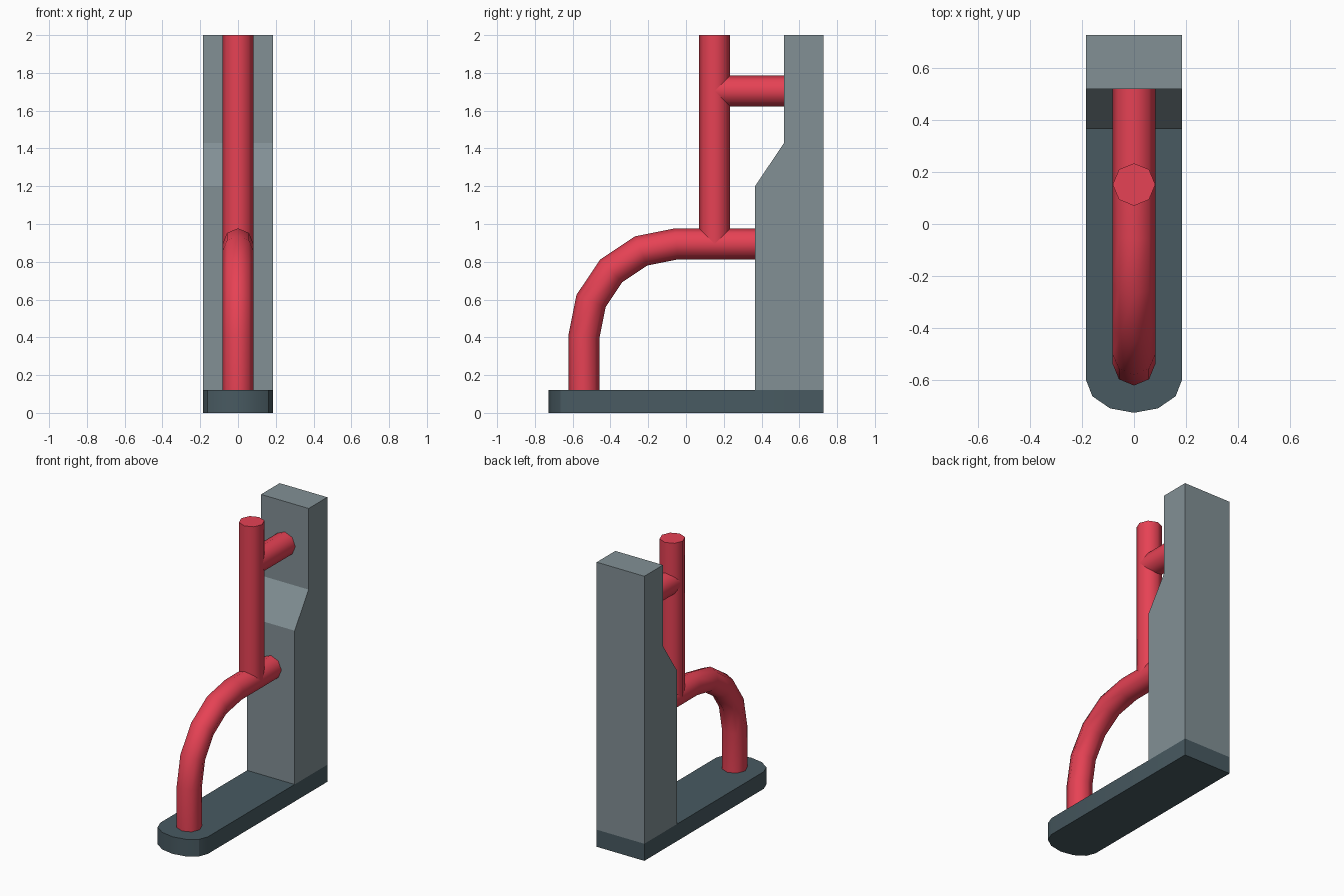
import bpy, bmesh, math
from mathutils import Vector

if "Cube" in bpy.data.objects:
    bpy.data.objects.remove(bpy.data.objects["Cube"])


def material(name, rgb):
    m = bpy.data.materials.new(name)
    m.diffuse_color = (*rgb, 1)
    m.use_nodes = True
    m.node_tree.nodes["Principled BSDF"].inputs["Base Color"].default_value = m.diffuse_color
    return m


RED = material("red", (0.79, 0.054, 0.089))
GREY = material("light grey", (0.223, 0.279, 0.301))
DARK = material("dark slate", (0.065, 0.102, 0.120))


def finish(name, bm, mat, angle):
    bmesh.ops.recalc_face_normals(bm, faces=bm.faces[:])
    me = bpy.data.meshes.new(name)
    bm.to_mesh(me)
    bm.free()
    me.materials.append(mat)
    ob = bpy.data.objects.new(name, me)
    bpy.context.collection.objects.link(ob)
    bpy.ops.object.select_all(action='DESELECT')
    ob.select_set(True)
    bpy.context.view_layer.objects.active = ob
    bpy.ops.object.shade_smooth_by_angle(angle=math.radians(angle))
    return ob


def prism(name, outline, offset, mat):
    """Extrude a flat outline along an offset."""
    bm = bmesh.new()
    face = bm.faces.new([bm.verts.new(p) for p in outline])
    new = bmesh.ops.extrude_face_region(bm, geom=[face])["geom"]
    bmesh.ops.translate(bm, vec=offset,
                        verts=[v for v in new if isinstance(v, bmesh.types.BMVert)])
    return finish(name, bm, mat, 31)


def tube(name, path, radius=0.082, sides=8):
    """Sweep an octagon along (y, z) points with mitred joints."""
    bm = bmesh.new()
    pts = [Vector((0, y, z)) for y, z in path]
    rings = []
    for i, p in enumerate(pts):
        a = (p - pts[i - 1]).normalized() if i else (pts[1] - p).normalized()
        b = (pts[i + 1] - p).normalized() if i < len(pts) - 1 else a
        t = (a + b).normalized()
        n = Vector((0, -t.z, t.y)) / t.dot(a)
        ring = []
        for k in range(sides):
            w = math.tau * k / sides
            ring.append(bm.verts.new(
                p + radius * (n * math.cos(w) + Vector((math.sin(w), 0, 0)))))
        rings.append(ring)
    for r, s in zip(rings, rings[1:]):
        for k in range(sides):
            j = (k + 1) % sides
            bm.faces.new((r[k], r[j], s[j], s[k]))
    bm.faces.new(rings[0])
    bm.faces.new(rings[-1])
    return finish(name, bm, RED, 50)


W, L, H = 0.185, 0.727, 0.12

# Base plate with a rounded front end
front = [(-W * math.cos(math.pi * k / 6), -0.60 - 0.127 * math.sin(math.pi * k / 6), 0)
         for k in range(7)]
prism("base_plate", front + [(W, L, 0), (-W, L, 0)], (0, 0, H), DARK)

# Back post, thinner above the slanted step
profile = [(L, H), (0.365, H), (0.365, 1.20), (0.52, 1.43), (0.52, 2.0), (L, 2.0)]
prism("back_post", [(-W, y, z) for y, z in profile], (2 * W, 0, 0), GREY)

# Bent pipe from the base up into the post
bend = [(-0.05 - 0.49 * math.cos(math.pi * k / 8), 0.405 + 0.49 * math.sin(math.pi * k / 8))
        for k in range(5)]
tube("bent_pipe", [(-0.54, H)] + bend + [(0.365, 0.895)])

# Upright pipe and its upper connector
tube("upright_pipe", [(0.152, 0.895), (0.152, 2.0)])
tube("upper_connector", [(0.152, 1.704), (0.52, 1.704)])
